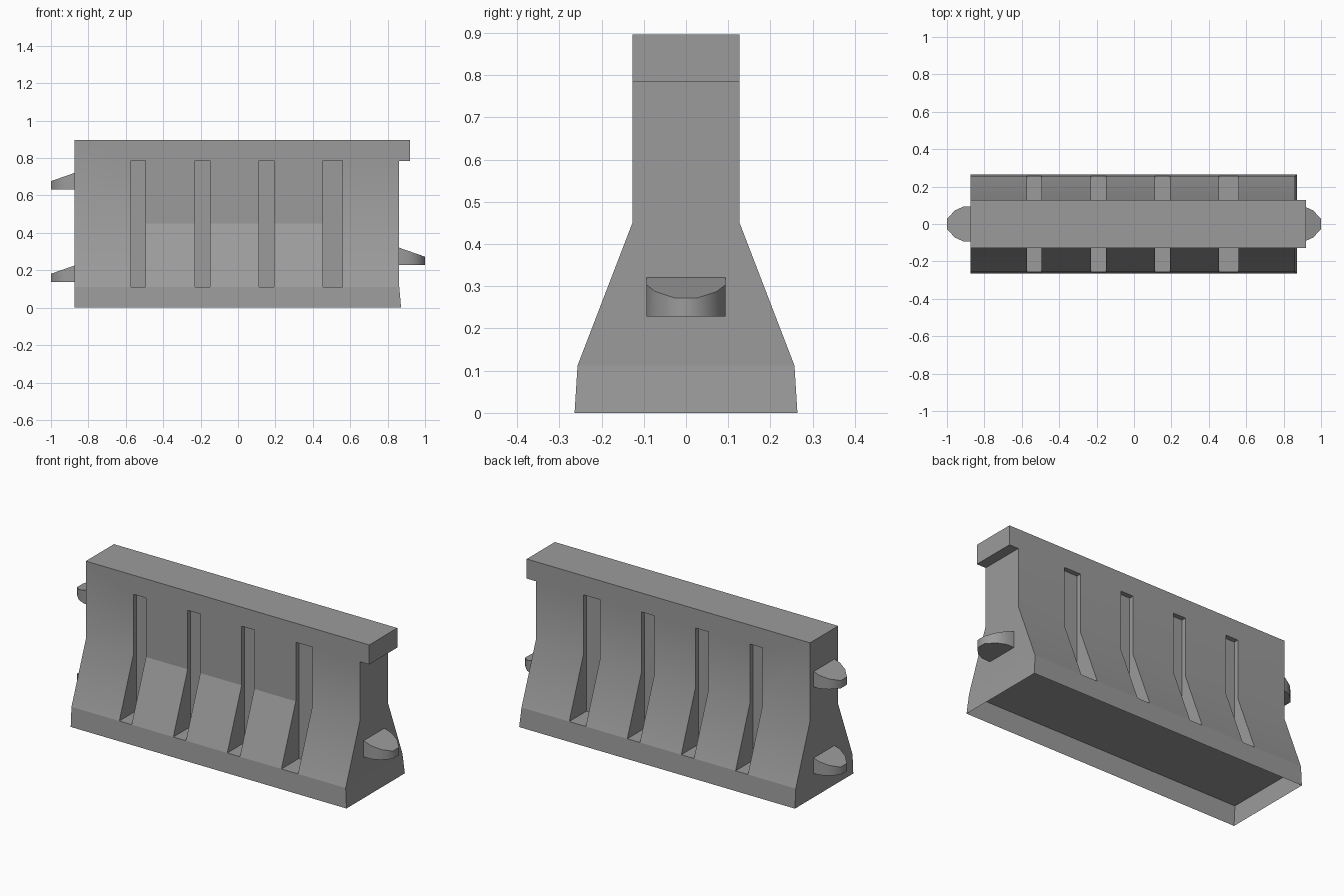
import bpy, bmesh, math
from mathutils import Vector

if "Cube" in bpy.data.objects:
    bpy.data.objects.remove(bpy.data.objects["Cube"], do_unlink=True)

# Single concrete grey material
grey = bpy.data.materials.new("concrete_grey")
grey.use_nodes = True
colour = (0.33, 0.33, 0.33, 1)
grey.diffuse_color = colour
grey.node_tree.nodes["Principled BSDF"].inputs["Base Color"].default_value = colour

LEFT, RIGHT = -0.875, 0.862
STEP, WAIST, LIP, TOP = 0.112, 0.45, 0.785, 0.897


def make_object(name, bm):
    bmesh.ops.recalc_face_normals(bm, faces=bm.faces)
    mesh = bpy.data.meshes.new(name)
    bm.to_mesh(mesh)
    bm.free()
    mesh.materials.append(grey)
    obj = bpy.data.objects.new(name, mesh)
    bpy.context.collection.objects.link(obj)
    return obj


def smooth(obj, degrees):
    bpy.ops.object.select_all(action='DESELECT')
    obj.select_set(True)
    bpy.context.view_layer.objects.active = obj
    bpy.ops.object.shade_smooth_by_angle(angle=math.radians(degrees))


def loft(rows):
    """Stack rectangles given as (z, half depth, right end); returns the last end quad."""
    bm = bmesh.new()
    rings = [[bm.verts.new((x, y, z)) for x, y in
              ((LEFT, -d), (r, -d), (r, d), (LEFT, d))] for z, d, r in rows]
    end = None
    for low, high in zip(rings, rings[1:]):
        for i in range(4):
            j = (i + 1) % 4
            face = bm.faces.new((low[i], low[j], high[j], high[i]))
            if i == 1:
                end = face
    bm.faces.new(rings[-1])
    return bm, rings, end


def add_box(bm, x0, x1, y0, y1, z0, z1):
    verts = bmesh.ops.create_cube(bm, size=1)["verts"]
    for v in verts:
        v.co = Vector(((x0 + x1) / 2 + v.co.x * (x1 - x0),
                       (y0 + y1) / 2 + v.co.y * (y1 - y0),
                       (z0 + z1) / 2 + v.co.z * (z1 - z0)))


# Barrier body with a lip extruded from the top of the right-hand end
bm, rings, end = loft([(STEP, 0.257, RIGHT), (WAIST, 0.127, RIGHT),
                       (LIP, 0.127, RIGHT), (TOP, 0.127, RIGHT)])
bm.faces.new(rings[0][::-1])
extruded = bmesh.ops.extrude_discrete_faces(bm, faces=[end])["faces"][0]
bmesh.ops.translate(bm, verts=extruded.verts, vec=(0.058, 0, 0))
bmesh.ops.remove_doubles(bm, verts=bm.verts, dist=0.0001)
bmesh.ops.dissolve_limit(bm, angle_limit=0.01, verts=bm.verts, edges=bm.edges)
body = make_object("barrier_body", bm)

# Vertical slots on both long sides
bm = bmesh.new()
for x0, x1 in ((-0.572, -0.494), (-0.23, -0.15), (0.112, 0.192), (0.455, 0.56)):
    for y0, y1 in ((-0.4, -0.1), (0.1, 0.4)):
        add_box(bm, x0, x1, y0, y1, 0, 0.788)
cutter = make_object("slot_cutter", bm)
cutter.hide_render = True
cut = body.modifiers.new("slots", 'BOOLEAN')
cut.operation = 'DIFFERENCE'
cut.solver = 'EXACT'
cut.object = cutter
bpy.context.view_layer.objects.active = body
bpy.ops.object.modifier_apply(modifier="slots")
bpy.data.objects.remove(cutter, do_unlink=True)
smooth(body, 30)

# Remove the underside hidden by the skirt; keep the front panels between slots crisp
bm = bmesh.new()
bm.from_mesh(body.data)
hidden = [f for f in bm.faces if f.normal.z < -0.9 and f.calc_center_median().z < 0.2]
bmesh.ops.delete(bm, geom=hidden, context='FACES')
for edge in bm.edges:
    mid = (edge.verts[0].co + edge.verts[1].co) / 2
    if abs(mid.z - WAIST) < 0.01 and mid.y < 0 and abs(mid.x) < 0.47:
        edge.smooth = False
bm.to_mesh(body.data)
bm.free()

# Open-bottomed base skirt whose top forms the slot floors
bm, rings, end = loft([(0, 0.264, 0.872), (STEP, 0.257, RIGHT)])
make_object("base_skirt", bm)


# Rounded connector lugs with sloping tops
def connector(name, side, z):
    half = [(0.85, 0.094), (0.91, 0.094), (0.957, 0.073), (1.0, 0.028)]
    outline = half + [(x, -y) for x, y in reversed(half)]
    bm = bmesh.new()
    low = [bm.verts.new((side * x, y, z)) for x, y in outline]
    high = [bm.verts.new((side * x, y, z + 0.09 - 0.35 * (x - 0.87))) for x, y in outline]
    bm.faces.new(low)
    bm.faces.new(high)
    for i in range(len(low)):
        j = (i + 1) % len(low)
        bm.faces.new((low[i], low[j], high[j], high[i]))
    smooth(make_object(name, bm), 50)


connector("left_connector", 1, 0.228)
connector("right_upper_connector", -1, 0.632)
connector("right_lower_connector", -1, 0.137)
